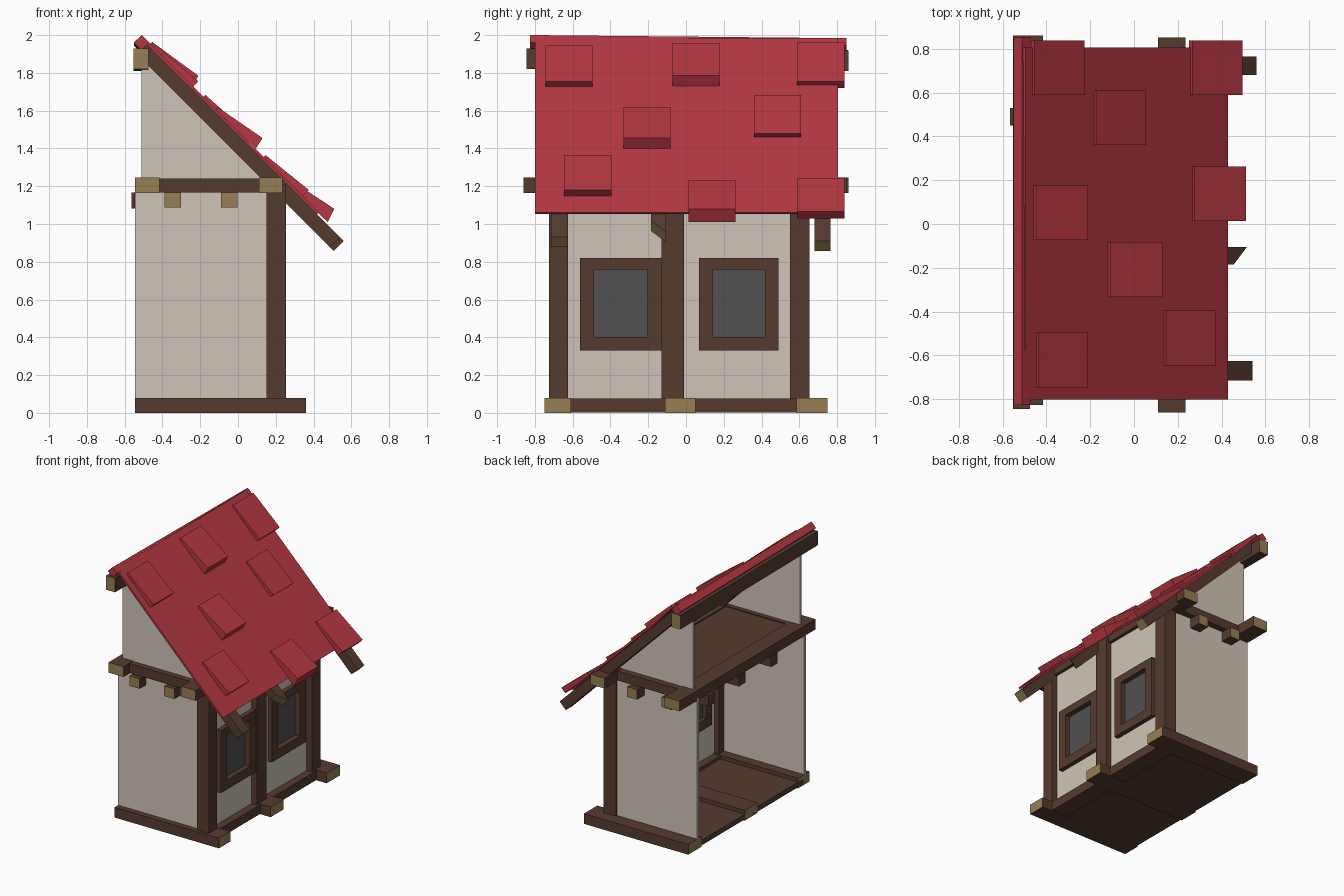
import bpy, bmesh
from mathutils import Vector

if "Cube" in bpy.data.objects:
    bpy.data.objects.remove(bpy.data.objects["Cube"])


def material(name, rgb):
    m = bpy.data.materials.new(name)
    m.diffuse_color = (*rgb, 1)
    m.use_nodes = True
    m.node_tree.nodes["Principled BSDF"].inputs["Base Color"].default_value = m.diffuse_color
    return m


RED = material("roof_red", (0.46, 0.038, 0.052))
WOOD = material("dark_timber", (0.090, 0.044, 0.028))
CUT = material("cut_timber_end", (0.31, 0.21, 0.085))
PLASTER = material("plaster", (0.62, 0.56, 0.48))
GLASS = material("window_grey", (0.082, 0.082, 0.082))


def finish(name, bm, mat, end_axis=None):
    """Make an object; faces along end_axis (sawn ends) get the pale timber."""
    bmesh.ops.recalc_face_normals(bm, faces=bm.faces)
    me = bpy.data.meshes.new(name)
    me.materials.append(mat)
    if end_axis is not None:
        me.materials.append(CUT)
        axis = Vector(end_axis).normalized()
        for f in bm.faces:
            f.normal_update()
            if abs(f.normal.dot(axis)) > 0.8:
                f.material_index = 1
    bm.to_mesh(me)
    bm.free()
    ob = bpy.data.objects.new(name, me)
    bpy.context.collection.objects.link(ob)
    return ob


def box(name, x, y, z, mat=WOOD, end_axis=None):
    bm = bmesh.new()
    bmesh.ops.create_cube(bm, size=1)
    for v in bm.verts:
        v.co = [r[0] if c < 0 else r[1] for c, r in zip(v.co, (x, y, z))]
    return finish(name, bm, mat, end_axis)


def prism(name, profile, y0, y1, mat, end_axis=None):
    """Extrude an (x, z) outline from y0 to y1."""
    bm = bmesh.new()
    face = bm.faces.new([bm.verts.new((px, y0, pz)) for px, pz in profile])
    ext = bmesh.ops.extrude_face_region(bm, geom=[face])
    for g in ext["geom"]:
        if isinstance(g, bmesh.types.BMVert):
            g.co.y = y1
    return finish(name, bm, mat, end_axis)


X, Y = (1, 0, 0), (0, 1, 0)

# Ground sills, floor and posts
for i, (a, b) in enumerate([(-0.75, -0.61), (-0.11, 0.05), (0.585, 0.75)]):
    box(f"cross_sill_{i}", (-0.545, 0.36), (a, b), (0, 0.08), WOOD, X)
box("front_sill", (0.13, 0.27), (-0.70, 0.70), (0.003, 0.075))
box("ground_floor", (-0.545, 0.2), (-0.68, 0.65), (0.01, 0.05))
for i, (a, b) in enumerate([(-0.725, -0.625), (-0.13, -0.01), (0.55, 0.655)]):
    box(f"post_{i}", (0.15, 0.255), (a, b), (0.07, 1.21))

# Plaster side walls with gables above
for side, y0, y1 in (("near", -0.705, -0.685), ("far", 0.62, 0.64)):
    box(f"{side}_side_wall", (-0.545, 0.18), (y0, y1), (0.07, 1.18), PLASTER)
    prism(f"{side}_gable", [(-0.51, 1.22), (0.18, 1.22), (-0.47, 1.88), (-0.51, 1.90)],
          y0, y1, PLASTER)

# Front wall as strips around the two window openings
windows = [(-0.56, -0.13), (0.07, 0.49)]
wx = (0.19, 0.21)
box("front_wall_lower", wx, (-0.69, 0.62), (0.07, 0.36), PLASTER)
box("front_wall_upper", wx, (-0.69, 0.62), (0.79, 1.18), PLASTER)
for i, (a, b) in enumerate([(-0.69, -0.53), (-0.16, 0.10), (0.46, 0.62)]):
    box(f"front_wall_strip_{i}", wx, (a, b), (0.36, 0.79), PLASTER)

# Window frames and panes
for i, (a, b) in enumerate(windows):
    fx, w, lo, hi = (0.165, 0.245), 0.073, 0.33, 0.82
    box(f"window_{i}_left", fx, (a, a + w), (lo, hi))
    box(f"window_{i}_right", fx, (b - w, b), (lo, hi))
    box(f"window_{i}_bottom", fx, (a + w, b - w), (lo, lo + w))
    box(f"window_{i}_top", fx, (a + w, b - w), (hi - 0.06, hi))
    box(f"window_{i}_pane", (0.196, 0.204), (a + w, b - w), (lo + w, hi - 0.06), GLASS)

# Upper floor, its perimeter beams and joists
box("upper_floor", (-0.52, 0.18), (-0.69, 0.64), (1.17, 1.235))
box("eave_beam", (0.11, 0.235), (-0.86, 0.85), (1.165, 1.245), WOOD, Y)
box("rear_beam", (-0.545, -0.415), (-0.825, 0.86), (1.165, 1.245), WOOD, Y)
for side, y0, y1 in (("near", -0.75, -0.65), ("far", 0.60, 0.69)):
    box(f"{side}_side_beam", (-0.44, 0.14), (y0, y1), (1.168, 1.242))
for i, x0 in enumerate((-0.39, -0.09)):
    box(f"near_joist_end_{i}", (x0, x0 + 0.087), (-0.785, -0.64), (1.087, 1.166), WOOD, Y)
    box(f"far_joist_end_{i}", (x0, x0 + 0.087), (0.58, 0.735), (1.087, 1.166), WOOD, Y)
for i, (yc, xb) in enumerate([(-0.31, -0.55), (0.09, -0.55), (0.49, -0.565)]):
    box(f"floor_joist_{i}", (xb, 0.19), (yc - 0.04, yc + 0.04), (1.083, 1.167))

# Ridge beam, sloping very slightly
ridge = box("ridge_beam", (-0.553, -0.475), (-0.845, 0.86), (1.815, 1.925), WOOD, Y)
for v in ridge.data.vertices:
    v.co.z -= 0.006 * v.co.y

# Rafters at 45 degrees with sawn lower ends
for i, (a, b, tip) in enumerate([(-0.715, -0.625, 0.54), (-0.185, -0.105, 0.515),
                                 (0.68, 0.765, 0.56)]):
    r = prism(f"rafter_{i}", [(-0.51, 1.98), (-0.51, 1.875), (tip - 0.053, 1.418 - tip),
                              (tip, 1.471 - tip)], a, b, WOOD, (1, 0, -1))
    if i == 1:  # middle rafter is cut on the skew
        for v in r.data.vertices:
            if v.co.x > 0.4 and v.co.y < -0.15:
                v.co.x -= 0.06
                v.co.z += 0.06

# Roof sheet and diamond ridge cap
prism("roof_sheet", [(-0.51, 1.978), (-0.495, 1.985), (0.43, 1.062), (0.418, 1.052)],
      -0.80, 0.805, RED)
cap = prism("ridge_cap", [(-0.551, 1.953), (-0.51, 1.912), (-0.47, 1.953), (-0.51, 1.992)],
            -0.825, 0.85, RED)
for v in cap.data.vertices:
    v.co.z -= 0.01 * v.co.y

# Loose tiles: back x, tip x, tip z, bottom z, first y
tiles = [(-0.47, -0.225, 1.755, 1.72, 0.588), (0.25, 0.495, 1.065, 1.03, 0.588),
         (-0.19, 0.055, 1.48, 1.45, 0.36), (0.26, 0.51, 1.08, 1.01, 0.013),
         (-0.465, -0.21, 1.785, 1.72, -0.072), (-0.125, 0.13, 1.455, 1.40, -0.332),
         (0.13, 0.375, 1.18, 1.147, -0.645), (-0.452, -0.21, 1.755, 1.72, -0.745)]
for i, (xa, xb, zt, zb, y0) in enumerate(tiles):
    prism(f"tile_{i}", [(xa, 1.478 - xa), (xa + 0.017, 1.499 - xa - 0.005), (xb, zt),
                        (xb - 0.035, zb)], y0, y0 + 0.25, RED)
